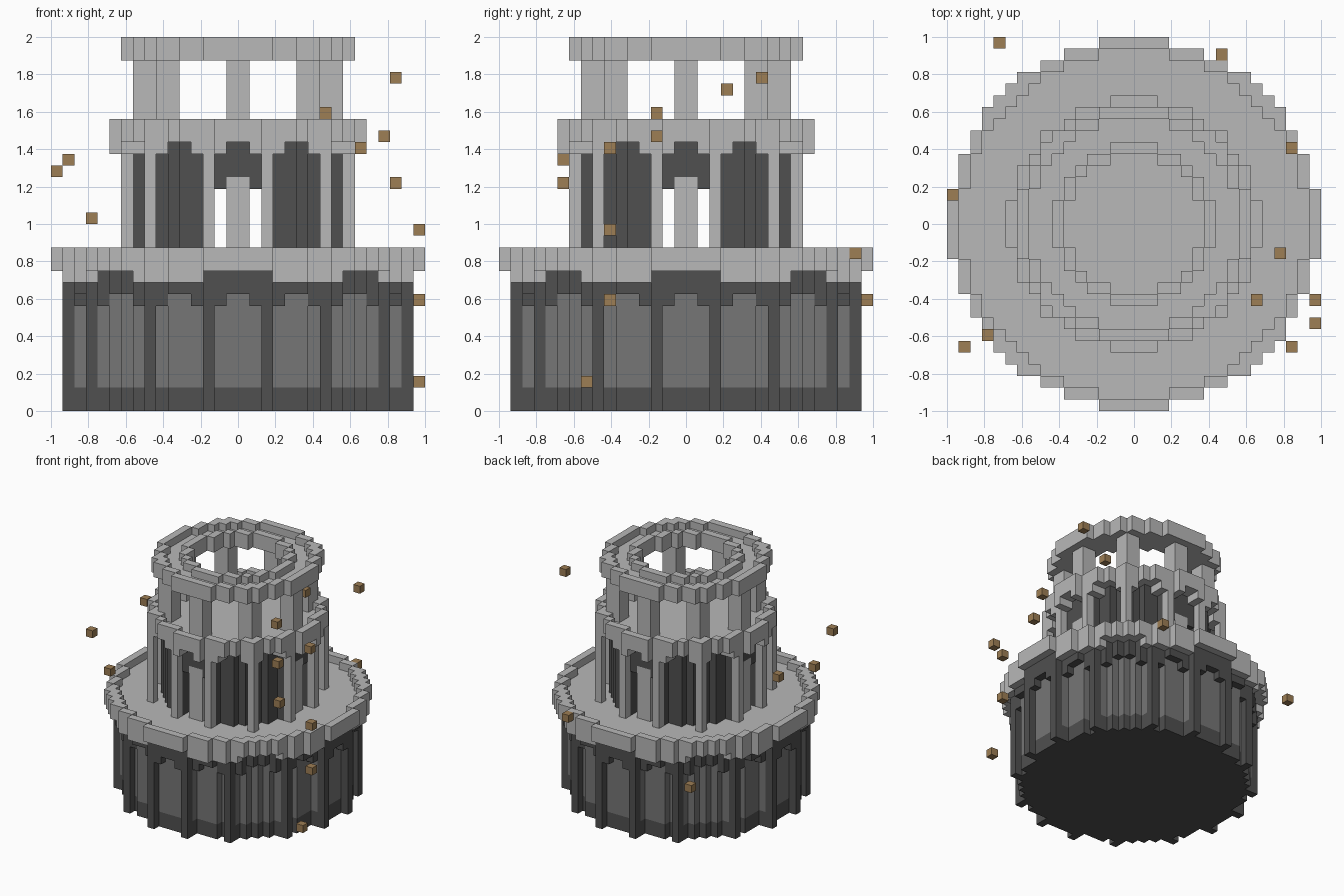
import bpy, bmesh
from mathutils import Vector

if "Cube" in bpy.data.objects:
    bpy.data.objects.remove(bpy.data.objects["Cube"], do_unlink=True)

UNIT = 1 / 16  # edge of one block

# Squared radii, in blocks, of the round outlines
RIM, BAND, WALL = 249, 220, 192
BALCONY, BALCONY_IN, CROWN, DRUM, LIP, SHAFT = 114, 95, 100, 80, 46, 33


def material(name, rgb):
    mat = bpy.data.materials.new(name)
    mat.use_nodes = True
    mat.diffuse_color = (*rgb, 1)
    mat.node_tree.nodes["Principled BSDF"].inputs["Base Color"].default_value = (*rgb, 1)
    return mat


LIGHT = material("light stone", (0.48, 0.48, 0.48))
MID = material("mid stone", (0.18, 0.18, 0.18))
DARK = material("dark stone", (0.08, 0.08, 0.08))
WOOD = material("brown wood", (0.34, 0.21, 0.09))

AXES = [Vector((1, 0, 0)), Vector((0, 1, 0)), Vector((0, 0, 1))]


def block_mesh(name, mat, cells):
    """Make one object from a set of block positions, keeping only outer faces."""
    bm = bmesh.new()
    for cell in cells:
        centre = Vector(cell) + Vector((0.5, 0.5, 0.5))
        for k in range(3):
            for sign in (-1, 1):
                n = AXES[k] * sign
                if tuple(int(c + d) for c, d in zip(cell, n)) in cells:
                    continue
                u = AXES[(k + 1) % 3] / 2
                v = AXES[(k + 2) % 3] / 2 * sign
                mid = centre + n / 2
                corners = (mid - u - v, mid + u - v, mid + u + v, mid - u + v)
                bm.faces.new([bm.verts.new(p * UNIT) for p in corners])
    bmesh.ops.remove_doubles(bm, verts=bm.verts, dist=UNIT / 50)
    mesh = bpy.data.meshes.new(name)
    bm.to_mesh(mesh)
    bm.free()
    mesh.materials.append(mat)
    obj = bpy.data.objects.new(name, mesh)
    bpy.context.collection.objects.link(obj)


def part(name, mat, z0, z1, rule):
    """Fill layers z0 to z1; rule gets radius squared, near and far axis offsets."""
    cells = set()
    for i in range(-16, 16):
        for j in range(-16, 16):
            x, y = abs(i + 0.5), abs(j + 0.5)
            if rule(x * x + y * y, min(x, y), max(x, y)):
                cells.update((i, j, z) for z in range(z0, z1))
    block_mesh(name, mat, cells)


def bay_centre(a):
    return a < 1 or 4 < a < 6 or a > 9


# Lower storey: wall, buttresses and arches
part("base_plinth", DARK, 0, 2, lambda r, a, b: r < WALL)
part("base_wall", MID, 2, 10, lambda r, a, b: r < WALL)
part("base_buttresses", DARK, 0, 9,
     lambda r, a, b: WALL < r < BAND and (2 < a < 3 or 7 < a < 8))
part("base_arches", DARK, 9, 10, lambda r, a, b: WALL < r < BAND and not bay_centre(a))
part("base_band", DARK, 10, 12, lambda r, a, b: r < BAND)

# Wide platform with its corbels and low parapet
part("platform_corbels", LIGHT, 11, 12, lambda r, a, b: BAND < r < RIM and 3 < a < 9)
part("platform_floor", LIGHT, 12, 13, lambda r, a, b: r < RIM)
part("platform_parapet", LIGHT, 13, 14, lambda r, a, b: BAND < r < RIM)

# Middle storey: dark drum with four doorways and light pilasters
part("drum_wall", DARK, 13, 19, lambda r, a, b: SHAFT < r < DRUM and a > 2)
part("drum_arches", DARK, 19, 20, lambda r, a, b: SHAFT < r < DRUM and a > 1)
part("drum_top", DARK, 20, 23, lambda r, a, b: SHAFT < r < DRUM)
part("drum_pilasters", LIGHT, 13, 22,
     lambda r, a, b: DRUM < r < BALCONY and (2 < a < 3 or a > 7))
part("door_posts", LIGHT, 13, 20, lambda r, a, b: a < 1 and 7 < b < 9)

# Balcony with arched underside and parapet
part("balcony_arches", LIGHT, 22, 23, lambda r, a, b: DRUM < r < BALCONY and not bay_centre(a))
part("balcony_floor", LIGHT, 23, 24, lambda r, a, b: r < BALCONY)
part("balcony_parapet", LIGHT, 24, 25, lambda r, a, b: BALCONY_IN < r < BALCONY)

# Open upper storey on eight square posts, and the crown ring with two raised rims
part("upper_posts", LIGHT, 24, 30,
     lambda r, a, b: (a < 1 and 7 < b < 9) or (5 < a < 7 and 5 < b < 7))
part("crown_ring", LIGHT, 30, 31, lambda r, a, b: SHAFT < r < CROWN)
part("crown_lip", LIGHT, 31, 32, lambda r, a, b: SHAFT < r < LIP)
part("crown_parapet", LIGHT, 31, 32, lambda r, a, b: DRUM < r < CROWN)

# Loose wooden blocks floating round the tower
block_mesh("floating_blocks", WOOD, {
    (13, 6, 28), (7, 3, 27), (7, -3, 25), (12, -3, 23), (10, -7, 22),
    (13, -11, 19), (15, -7, 15), (15, -7, 9), (15, -9, 2), (7, 14, 13),
    (-12, 15, 9), (-15, -11, 21), (-16, 2, 20), (-13, -10, 16)})
